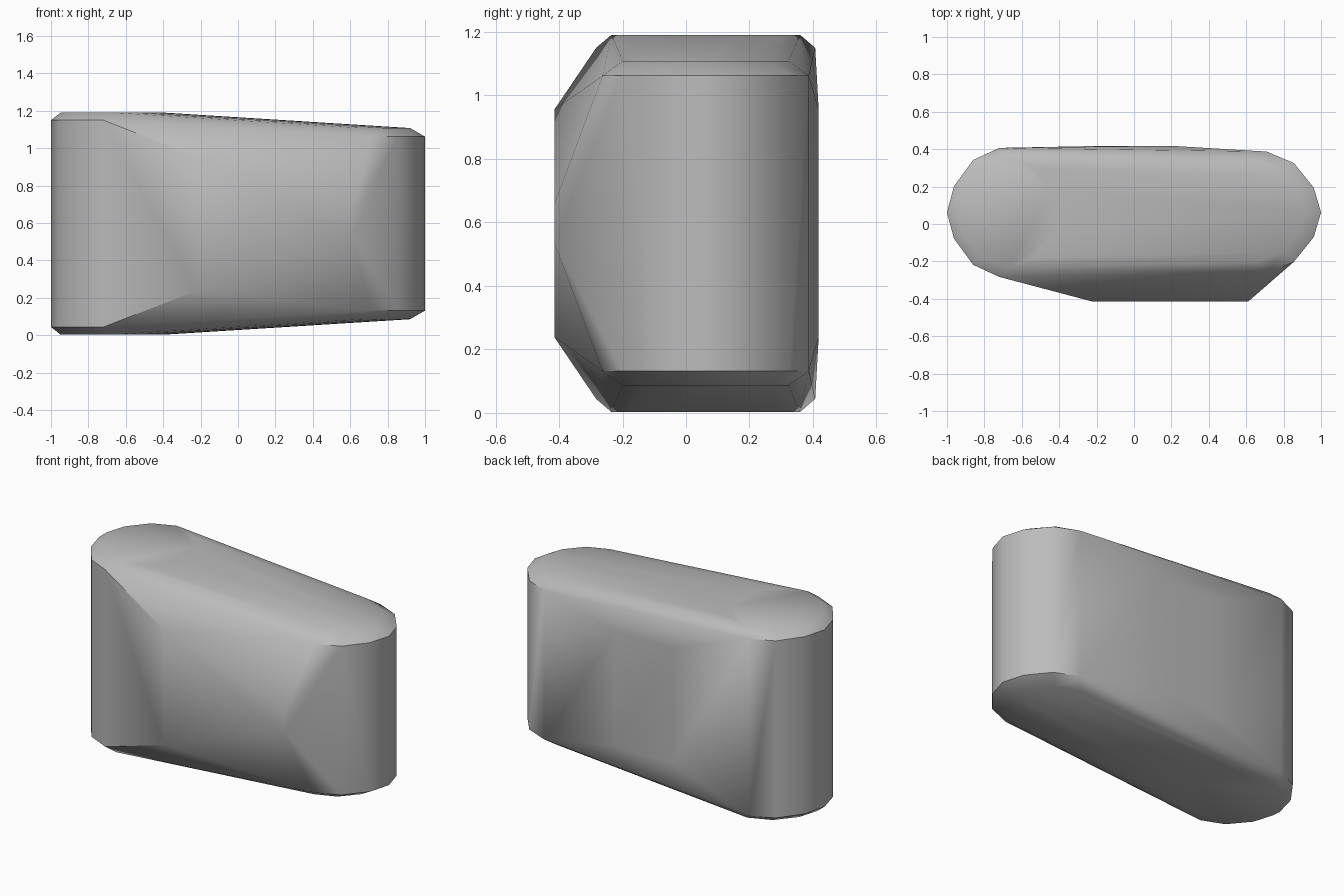
import bpy
import bmesh
import math

old = bpy.data.objects.get("Cube")
if old:
    bpy.data.objects.remove(old, do_unlink=True)

grey = bpy.data.materials.new("plain grey")
grey.use_nodes = True
colour = (0.5, 0.5, 0.5, 1)
grey.diffuse_color = colour
grey.node_tree.nodes["Principled BSDF"].inputs["Base Color"].default_value = colour

MID_Z = 0.597   # the body mirrors above and below this height
MID_Y = 0.062   # the round ends mirror about this depth


def ring(cx, rx, ry, half):
    """Twelve-sided oval at one end, on the upper and lower side."""
    pts = []
    for i in range(12):
        a = math.radians(30 * i)
        s = math.sin(a)
        y = MID_Y + ry * s * (1 - 0.25 * (1 - s * s))
        if abs(s) > 0.99:
            y = MID_Y + ry * s
        pts += [(cx + rx * math.cos(a), y, MID_Z + side * half) for side in (1, -1)]
    return pts


bm = bmesh.new()
points = []
# Tall end: rim and smaller cap
points += ring(-0.72, 0.28, 0.345, 0.553)
points += ring(-0.675, 0.273, 0.297, 0.594)
# Short end: rim and smaller cap
points += ring(0.71, 0.29, 0.325, 0.465)
points += ring(0.665, 0.255, 0.262, 0.511)
# Front bulge and slight back bulge
for x, y, half in ((-0.22, -0.415, 0.358), (0.61, -0.415, 0.06),
                   (-0.2, 0.417, 0.358), (0.2, 0.418, 0.358)):
    points += [(x, y, MID_Z + side * half) for side in (1, -1)]

# Wrap one convex skin around the corner points
verts = [bm.verts.new(p) for p in points]
bmesh.ops.convex_hull(bm, input=verts)
bmesh.ops.delete(bm, geom=[v for v in bm.verts if not v.link_faces], context='VERTS')
bmesh.ops.dissolve_limit(bm, angle_limit=math.radians(0.5),
                         verts=bm.verts[:], edges=bm.edges[:])
bmesh.ops.recalc_face_normals(bm, faces=bm.faces[:])

mesh = bpy.data.meshes.new("rounded_body")
bm.to_mesh(mesh)
bm.free()
mesh.materials.append(grey)
body = bpy.data.objects.new("rounded_body", mesh)
bpy.context.collection.objects.link(body)

# Smooth the gentle folds and keep the rims crisp
bpy.ops.object.select_all(action='DESELECT')
body.select_set(True)
bpy.context.view_layer.objects.active = body
bpy.ops.object.shade_smooth_by_angle(angle=math.radians(40))
